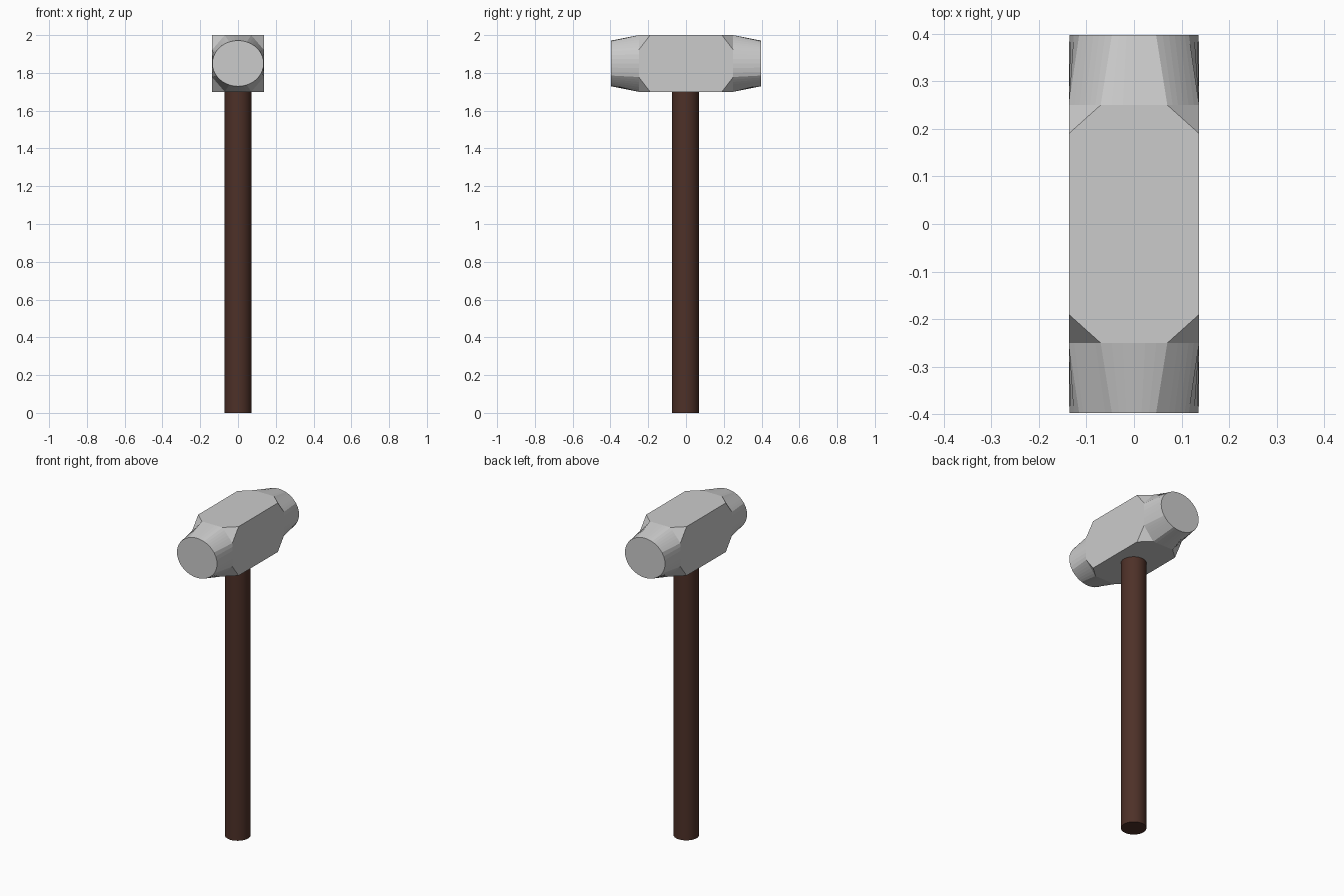
import bpy, bmesh
from math import sin, cos, radians
from mathutils import Vector

if "Cube" in bpy.data.objects:
    bpy.data.objects.remove(bpy.data.objects["Cube"])

HX, HZ, CZ = 0.137, 0.15, 1.85      # block half width, half height, centre height
BX, BZ = 0.07, 0.072                # octagon corners where the taper begins
Y_CUT, Y_OCT, Y_END = 0.19, 0.25, 0.397
RX, RZ = 0.136, 0.121               # striking face radii
N = 6                               # subdivisions per octagon side

# Octagon corners (x, z) and the matching angles on the round striking face
octagon = [(HX, -BZ), (HX, BZ), (BX, HZ), (-BX, HZ),
           (-HX, BZ), (-HX, -BZ), (-BX, -HZ), (BX, -HZ)]
angles = [-32, 32, 70, 110, 148, 212, 250, 290, 328]


def make_end(bm, s):
    """Tapered octagon-to-round end; returns octagon ring and block corners."""
    inner, outer = [], []
    for i in range(8):
        p, q = Vector(octagon[i]), Vector(octagon[(i + 1) % 8])
        for k in range(N):
            t = k / N
            x, z = p.lerp(q, t)
            a = radians(angles[i] + (angles[i + 1] - angles[i]) * t)
            inner.append(bm.verts.new((x, s * Y_OCT, CZ + z)))
            outer.append(bm.verts.new((RX * cos(a), s * Y_END, CZ + RZ * sin(a))))
    n = len(inner)
    for i in range(n):
        j = (i + 1) % n
        bm.faces.new((inner[i], inner[j], outer[j], outer[i]))
    bm.faces.new(outer)
    # Triangular corner cuts on the block
    corners = []
    for i, (sx, sz) in enumerate([(1, 1), (-1, 1), (-1, -1), (1, -1)]):
        c = bm.verts.new((sx * HX, s * Y_CUT, CZ + sz * HZ))
        start = (2 * i + 1) * N
        bm.faces.new([inner[(start + k) % n] for k in range(N + 1)] + [c])
        corners.append(c)
    return inner, corners


# Head
bm = bmesh.new()
front, fc = make_end(bm, -1)
back, bc = make_end(bm, 1)
for i in range(4):                  # four long sides of the block
    idx = [2 * i * N + k for k in range(N + 1)]
    idx = [k % (8 * N) for k in idx]
    a, b = (i - 1) % 4, i
    bm.faces.new([fc[a]] + [front[k] for k in idx] + [fc[b], bc[b]]
                 + [back[k] for k in reversed(idx)] + [bc[a]])
bmesh.ops.recalc_face_normals(bm, faces=bm.faces)
mesh = bpy.data.meshes.new("hammer_head")
bm.to_mesh(mesh)
bm.free()
head = bpy.data.objects.new("hammer_head", mesh)
bpy.context.collection.objects.link(head)

# Handle
bpy.ops.mesh.primitive_cylinder_add(vertices=32, radius=0.071, depth=1.72,
                                    location=(0, -0.003, 0.86))
handle = bpy.context.object
handle.name = "handle"
bpy.ops.object.shade_smooth_by_angle(angle=radians(30))
wood = bpy.data.materials.new("dark_wood")
wood.diffuse_color = (0.075, 0.03, 0.021, 1)
wood.use_nodes = True
wood.node_tree.nodes["Principled BSDF"].inputs["Base Color"].default_value = wood.diffuse_color
handle.data.materials.append(wood)
